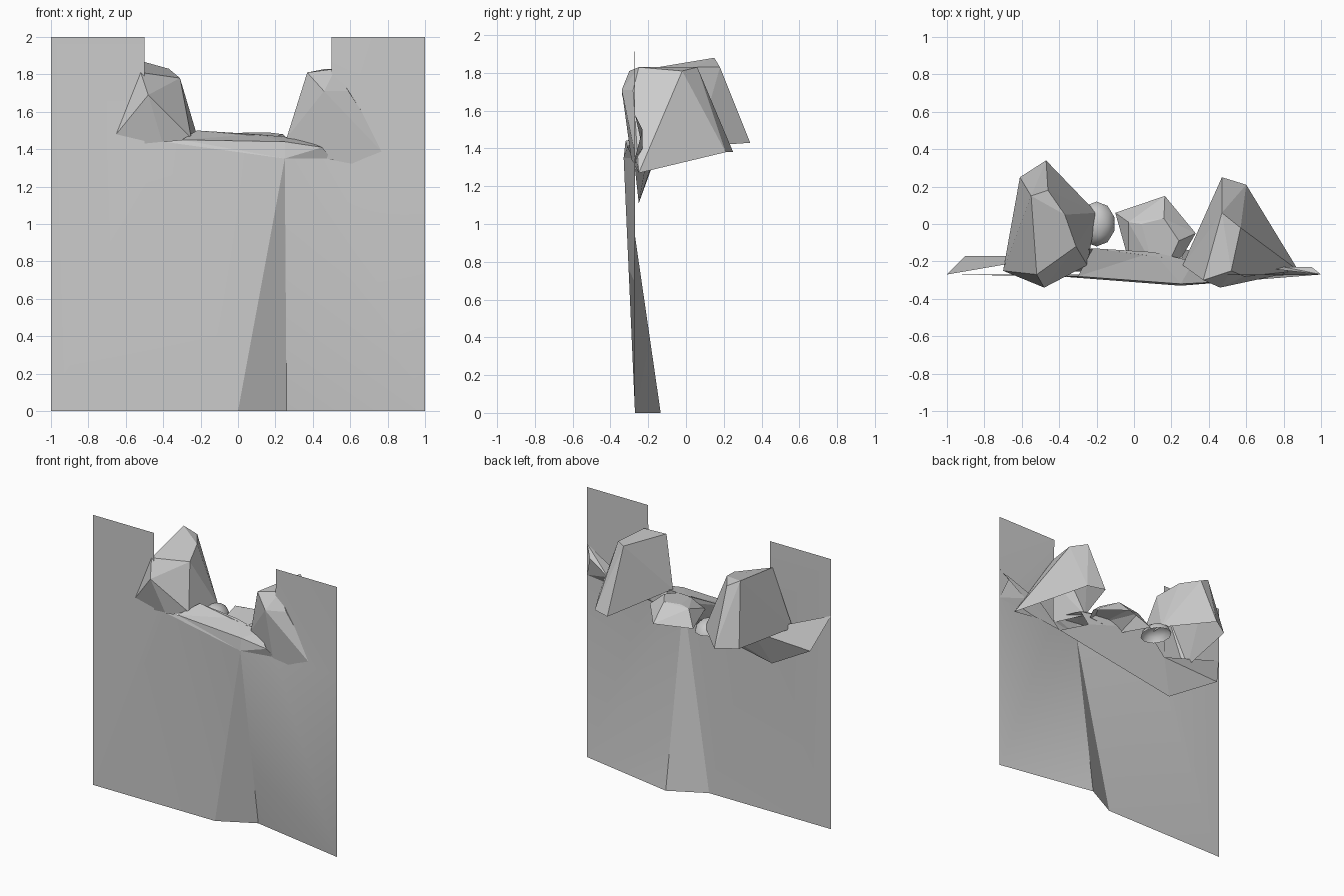
import bpy
import bmesh
from mathutils import Vector, Matrix

default_cube = bpy.data.objects.get("Cube")
if default_cube:
    bpy.data.objects.remove(default_cube, do_unlink=True)

# One stone colour for everything
stone = bpy.data.materials.new("grey stone")
stone.use_nodes = True
stone_colour = (.6, .6, .6, 1)
stone.diffuse_color = stone_colour
shader = next(n for n in stone.node_tree.nodes if n.type == 'BSDF_PRINCIPLED')
shader.inputs["Base Color"].default_value = stone_colour
shader.inputs["Roughness"].default_value = .9


def finish(name, bm, smooth_angle=None):
    """Turn a bmesh into a named stone object."""
    mesh = bpy.data.meshes.new(name)
    bm.to_mesh(mesh)
    bm.free()
    mesh.materials.append(stone)
    part = bpy.data.objects.new(name, mesh)
    bpy.context.collection.objects.link(part)
    if smooth_angle:
        bpy.ops.object.select_all(action='DESELECT')
        part.select_set(True)
        bpy.context.view_layer.objects.active = part
        bpy.ops.object.shade_smooth_by_angle(angle=smooth_angle)
    return part


def sheet(name, points, panels, smooth_angle=None):
    """Open surface from named corners and strings of corner letters."""
    bm = bmesh.new()
    corner = {key: bm.verts.new(co) for key, co in points.items()}
    for panel in panels.split():
        bm.faces.new([corner[letter] for letter in panel])
    bmesh.ops.triangulate(bm, faces=[f for f in bm.faces if len(f.verts) == 4])
    return finish(name, bm, smooth_angle)


def boulder(name, points):
    """Faceted rock: hull of its corner points with an open underside."""
    bm = bmesh.new()
    for co in points:
        bm.verts.new(co)
    hull = bmesh.ops.convex_hull(bm, input=bm.verts[:])
    loose = {v for v in hull["geom_interior"] if isinstance(v, bmesh.types.BMVert)}
    bmesh.ops.delete(bm, geom=list(loose), context='VERTS')
    bmesh.ops.recalc_face_normals(bm, faces=bm.faces[:])
    bm.normal_update()
    underside = [f for f in bm.faces if f.normal.z < -.75]
    bmesh.ops.delete(bm, geom=underside, context='FACES')
    bmesh.ops.dissolve_limit(bm, angle_limit=.12, verts=bm.verts[:], edges=bm.edges[:])
    return finish(name, bm)


# Thin wall with a notched top and a folded lower corner
front = -.27
apex = (.25, -.33, 1.35)
lip_left = (-.4, -.28, 1.44)
lip_right = (.5, -.28, 1.35)
sheet("wall_panel", {
    "a": (-1, front, 0), "b": (0, front, 0), "c": apex, "d": lip_left,
    "e": (-.5, front, 1.43), "f": (-.5, front, 2), "g": (-1, front, 2),
    "h": (-1, front, 1.43), "i": (.26, -.134, 0), "j": (1, front, 0),
    "k": lip_right, "l": (1, front, 1.35), "m": (1, front, 2), "n": (.5, front, 2),
}, "abd ade aeh hefg bcd bic ijc jkc jlk lmnk", .5)

# Ledge along the broken top edge
ledge_left = (-.22, -.13, 1.5)
ledge_mid = (.1, -.15, 1.48)
ledge_right = (.32, -.2, 1.46)
under_left = (-.42, -.17, 1.35)
under_right = (.25, -.2, 1.38)
root_left = (-.53, -.25, 1.11)
root_right = (.45, front, 1.29)
sheet("broken_ledge", {
    "a": lip_left, "b": apex, "c": lip_right,
    "d": (-.3, -.28, 1.45), "e": (.25, -.32, 1.44), "f": (.45, -.31, 1.41),
    "g": ledge_left, "h": ledge_mid, "i": ledge_right,
}, "abed bcfe dehg efih")

# Rough stone clinging to the back of the wall
sheet("back_ledge", {
    "a": root_left, "b": root_right, "c": under_right, "d": under_left,
    "e": ledge_left, "f": ledge_right, "g": ledge_mid,
    "h": (-.9, -.17, 1.33), "i": (-1, front, 1.58),
}, "badc cde cef egf ahd hid")
sheet("back_chip", {
    "a": (1, front, 1.58), "b": (.95, -.23, 1.5), "c": (.8, -.23, 1.4),
    "d": (.65, -.23, 1.41), "e": root_right, "f": (1, front, 1.35),
}, "abc acd cfe dce bfc")

# Two tall boulders breaking through the wall
boulder("right_boulder", [
    (-.55, .15, 1.88), (-.46, .18, 1.83), (-.37, .05, 1.83),     # crown
    (-.31, -.12, 1.78), (-.52, front, 1.81), (-.48, -.34, 1.69),   # shoulders
    (-.47, .34, 1.43), (-.61, .25, 1.43), (-.7, -.25, 1.42),     # foot
    (-.25, -.22, 1.46), (-.2, .06, 1.41), (-.4, front, 1.42)])
boulder("left_boulder", [
    (.57, -.02, 1.81), (.47, .06, 1.83), (.37, -.3, 1.81),       # crown
    (.52, -.25, 1.83), (.59, -.28, 1.71), (.46, -.34, 1.71),     # shoulders
    (.6, .21, 1.38), (.47, .25, 1.38), (.88, -.25, 1.27),        # foot
    (.26, -.22, 1.46), (.49, -.29, 1.345)])

# Low stone lying in the gap
boulder("middle_stone", [
    (.16, .03, 1.49), (.04, 0, 1.49), (-.03, .01, 1.48),
    (.24, -.09, 1.48), (.1, -.22, 1.46), (.18, -.22, 1.46),
    (.165, .15, 1.37), (-.1, .06, 1.37), (-.03, -.19, 1.41),
    (.33, -.05, 1.4), (.26, -.17, 1.42)])

# Small rounded pebble beside it
pebble = bmesh.new()
bmesh.ops.create_icosphere(pebble, subdivisions=2, radius=1)
low = [v for v in pebble.verts if v.co.z < -.4]
bmesh.ops.delete(pebble, geom=low, context='VERTS')
place = Matrix.Translation(Vector((-.2, 0, 1.37)))
pebble.transform(place @ Matrix.Diagonal((.1, .12, .08, 1)))
finish("round_pebble", pebble, .9)
